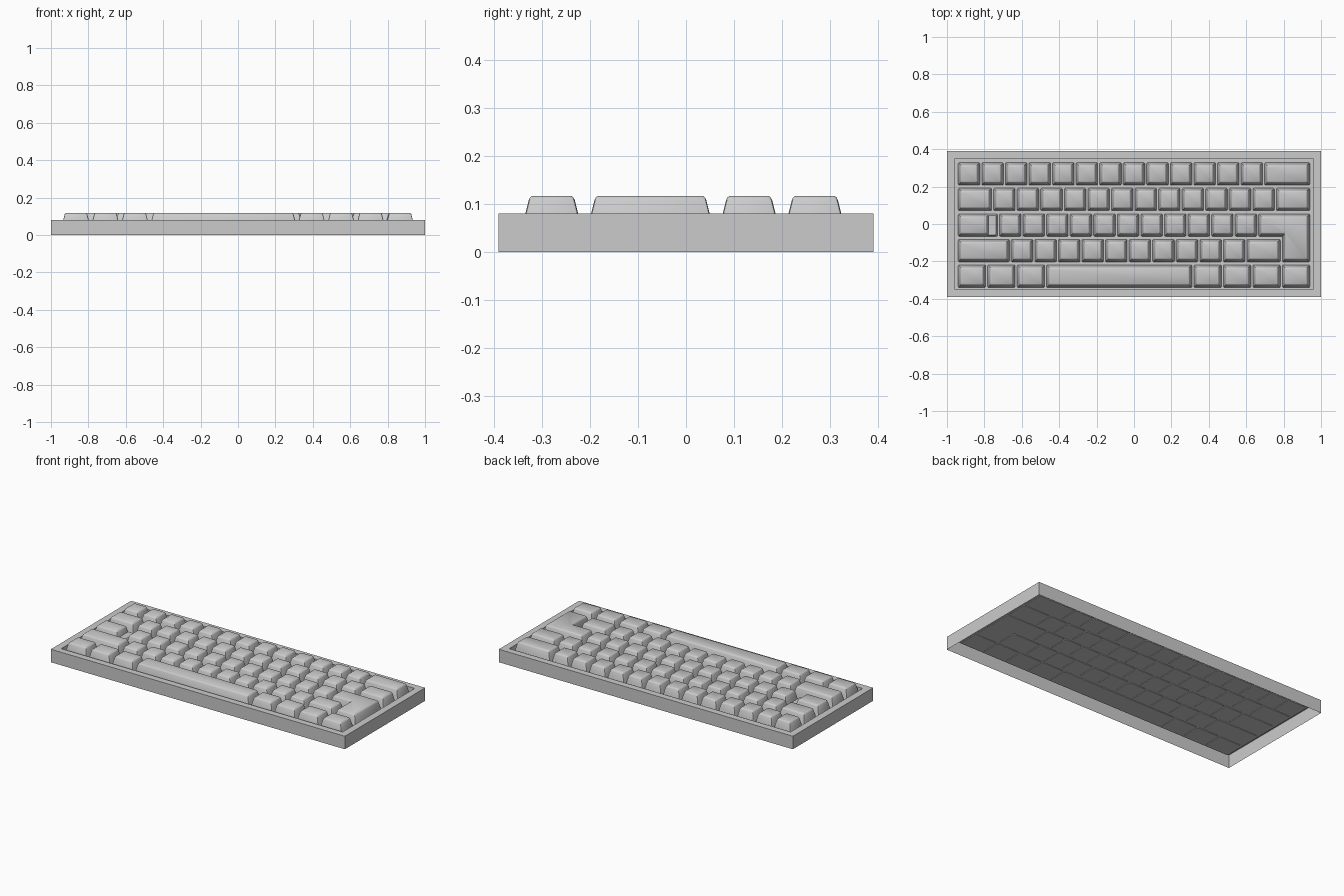
import bpy, bmesh
from mathutils import Vector

if "Cube" in bpy.data.objects:
    bpy.data.objects.remove(bpy.data.objects["Cube"])

U = 0.126            # one key unit in x
ROW = 0.1368         # row pitch in y
LEFT = -7.5 * U
GX, GY = 0.0045, 0.0075   # half gaps between keys at their base


def loft(name, rings, cap_start=False, smooth=False):
    """Skin a list of equal-length rings and cap the last one."""
    bm = bmesh.new()
    loops = [[bm.verts.new(p) for p in ring] for ring in rings]
    n = len(loops[0])
    for a, b in zip(loops, loops[1:]):
        for i in range(n):
            j = (i + 1) % n
            bm.faces.new((a[i], a[j], b[j], b[i]))
    bm.faces.new(loops[-1])
    if cap_start:
        bm.faces.new(loops[0][::-1])
    me = bpy.data.meshes.new(name)
    bm.to_mesh(me)
    bm.free()
    ob = bpy.data.objects.new(name, me)
    bpy.context.collection.objects.link(ob)
    if smooth:
        me.shade_smooth()
        me.set_sharp_from_angle(angle=0.6)
    return ob


def inset(poly, d, z, r):
    """Mitred inset of a right-angled outline, with rounded corners."""
    n = len(poly)
    pts = []
    for i in range(n):
        p, a, b = (Vector(poly[k % n]) for k in (i, i - 1, i + 1))
        e1, e2 = (p - a).normalized(), (b - p).normalized()
        pts.append(p + d * (Vector((-e1.y, e1.x)) + Vector((-e2.y, e2.x))))
    out = []
    for i in range(n):
        p = pts[i]
        da = (pts[i - 1] - p).normalized() * r
        db = (pts[(i + 1) % n] - p).normalized() * r
        for q in (p + da, p + (da + db) * 0.29, p + db):
            out.append((q.x, q.y, z))
    return out


# inset / height profiles of the key caps
TALL = [(0, 0.042), (0.006, 0.08), (0.013, 0.108), (0.0155, 0.1135), (0.020, 0.117)]
LOW = [(0, 0.042), (0.006, 0.076), (0.009, 0.080)]


def key(name, poly, profile=TALL):
    return loft(name, [inset(poly, d, z, 0.006) for d, z in profile], True, True)


def span(row, u0, u1):
    """Base rectangle of a key: row 0 is the back row, u in key units."""
    yc = 0.268 - row * ROW
    x0, x1 = LEFT + u0 * U + GX, LEFT + u1 * U - GX
    return x0, x1, yc - ROW / 2 + GY, yc + ROW / 2 - GY


def rect(x0, x1, y0, y1):
    return [(x0, y0), (x1, y0), (x1, y1), (x0, y1)]


# case: outer wall, top rim, inner lip and key plate, open underneath
def box_ring(x, y, z):
    return [(px, py, z) for px, py in rect(-x, x, -y, y)]


loft("case", [box_ring(1, 0.39, 0), box_ring(1, 0.39, 0.08),
              box_ring(0.957, 0.35, 0.08), box_ring(0.957, 0.35, 0.046)])

# rows of keys: start position and widths in key units
rows = [
    (0, 0, [1] * 13 + [2]),
    (1, 0, [1.5] + [1] * 12 + [1.5]),
    (2, 1.75, [1] * 11),
    (3, 0, [2.25] + [1] * 10 + [1.5]),
    (4, 0, [1.25] * 3 + [6.25] + [1.25] * 4),
]
for row, u, widths in rows:
    for i, w in enumerate(widths):
        name = "space_bar" if w > 6 else f"key_row{row + 1}_{i + 1}"
        key(name, rect(*span(row, u, u + w)))
        u += w

# stepped lock key: tall cap beside a low shelf
key("lock_key_cap", rect(*span(2, 0, 1.4)))
key("lock_key_shelf", rect(*span(2, 0.9, 1.75)), LOW)

# L-shaped enter key over two rows
x0, x1, y1, y2 = span(2, 12.75, 15)
xs, _, y0, _ = span(3, 13.75, 15)
key("enter_key", [(xs, y0), (x1, y0), (x1, y2), (x0, y2), (x0, y1), (xs, y1)])
